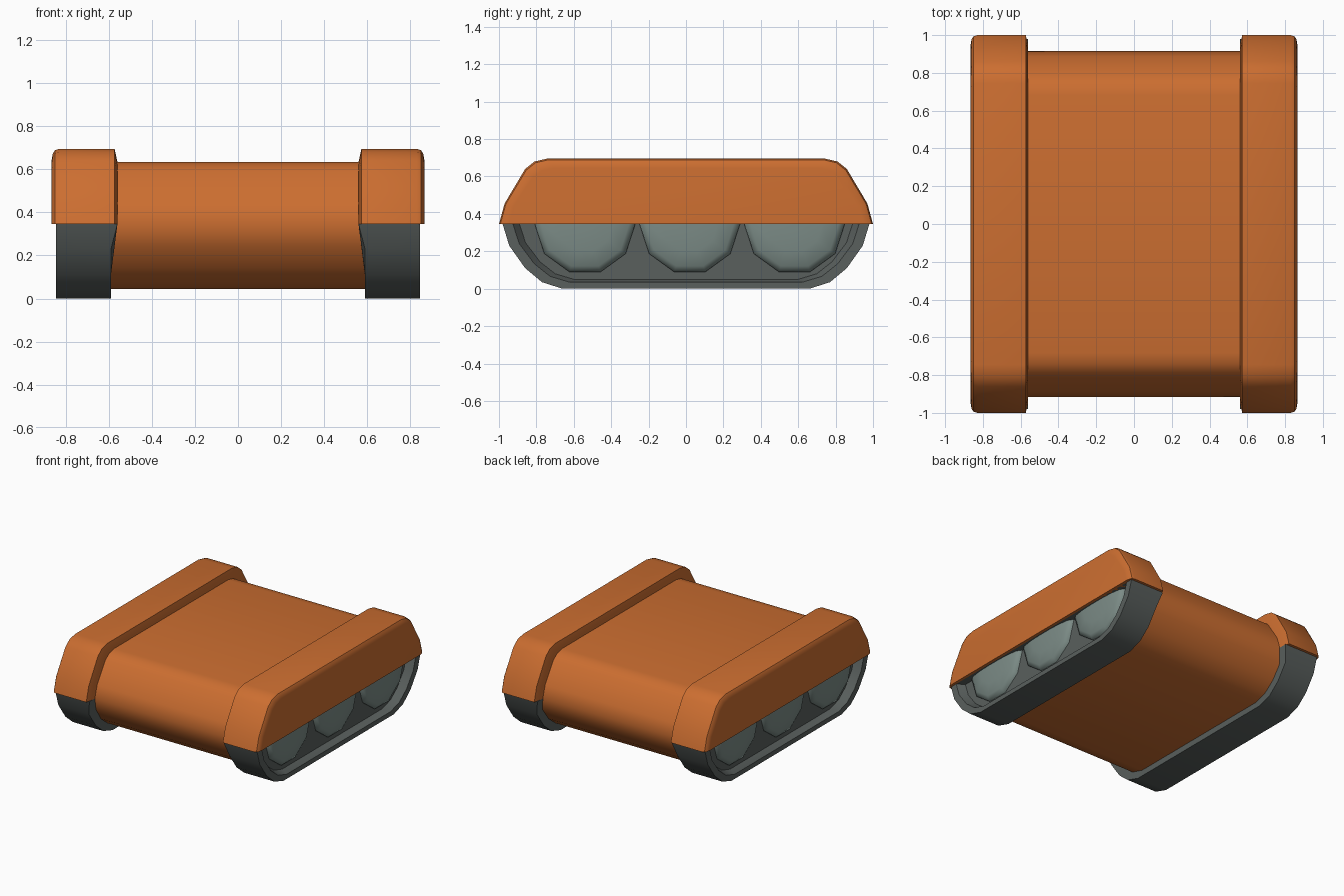
import bpy, bmesh, math

if "Cube" in bpy.data.objects:
    bpy.data.objects.remove(bpy.data.objects["Cube"])


def material(name, rgb):
    m = bpy.data.materials.new(name)
    m.diffuse_color = (*rgb, 1)
    m.use_nodes = True
    m.node_tree.nodes["Principled BSDF"].inputs["Base Color"].default_value = m.diffuse_color
    return m


ORANGE = material("orange paint", (0.60, 0.155, 0.03))
DARK = material("dark track grey", (0.10, 0.115, 0.11))
WHEEL = material("pale wheel grey", (0.20, 0.26, 0.24))
Z0 = 0.345  # height where fender meets track


def loft(name, rings, mat, angle=35):
    """Skin equal-length rings of points and cap both ends."""
    bm = bmesh.new()
    vr = [[bm.verts.new(p) for p in r] for r in rings]
    n = len(vr[0])
    for a, b in zip(vr, vr[1:]):
        for i in range(n):
            j = (i + 1) % n
            bm.faces.new((a[i], a[j], b[j], b[i]))
    bm.faces.new(vr[0])
    bm.faces.new(vr[-1])
    bmesh.ops.recalc_face_normals(bm, faces=bm.faces[:])
    me = bpy.data.meshes.new(name)
    bm.to_mesh(me)
    bm.free()
    me.materials.append(mat)
    ob = bpy.data.objects.new(name, me)
    bpy.context.collection.objects.link(ob)
    bpy.ops.object.select_all(action='DESELECT')
    ob.select_set(True)
    bpy.context.view_layer.objects.active = ob
    bpy.ops.object.shade_smooth_by_angle(angle=math.radians(angle))
    return ob


def both_ends(half):
    """Extend a profile of +y points with its mirror image at -y."""
    return half + [(-y, z) for y, z in reversed(half)]


def shrink(profile, dy, dz):
    """Inset a profile towards the middle of its edge at height Z0."""
    w = max(abs(y) for y, z in profile)
    h = max(abs(z - Z0) for y, z in profile)
    return [(y * (1 - dy / w), Z0 + (z - Z0) * (1 - dz / h)) for y, z in profile]


upper = [(1.0, Z0), (0.97, 0.455), (0.86, 0.64), (0.81, 0.68), (0.745, 0.695)]
lower = [(0.98, Z0), (0.945, 0.23), (0.86, 0.11), (0.77, 0.035), (0.66, 0.0)]
fender_profile = both_ends(upper)
track_profile = both_ends(lower)

# central hull: inset version of the fender and track outlines
hull_half = (shrink(lower, 0.065, 0.045)[:0:-1] + shrink(upper, 0.085, 0.06))
hull_profile = both_ends(hull_half)
loft("hull", [[(x, y, z) for y, z in hull_profile] for x in (-0.61, 0.61)], ORANGE, 40)

for s, side in ((1, "right"), (-1, "left")):
    # fender with chamfered inner edge and rounded outer edge
    sections = [(0.56, 0.06), (0.573, 0.0), (0.83, 0.0), (0.85, 0.007),
                (0.86, 0.022), (0.865, 0.05)]
    loft(side + "_fender",
         [[(s * x, y, z) for y, z in shrink(fender_profile, d, d)] for x, d in sections],
         ORANGE)

    # track with a recessed outer panel; inner edge flares in under the fender
    inner = [(s * (0.56 if z == Z0 else 0.59), y, z) for y, z in track_profile]
    rings = [inner]
    for x, dy, dz in ((0.845, 0, 0), (0.845, 0.055, 0.035), (0.79, 0.09, 0.05)):
        rings.append([(s * x, y, z) for y, z in shrink(track_profile, dy, dz)])
    loft(side + "_track", rings, DARK)

    # three ten-sided domed wheels
    for k, yc in enumerate((-0.54, 0.02, 0.58)):
        rings = []
        for x, r in ((0.77, 0.27), (0.80, 0.268), (0.82, 0.235), (0.832, 0.15), (0.836, 0.05)):
            rings.append([(s * x, s * yc + r * math.cos(i * math.pi / 5),
                           Z0 + r * math.sin(i * math.pi / 5)) for i in range(10)])
        loft(f"{side}_wheel_{k + 1}", rings, WHEEL, 60)
